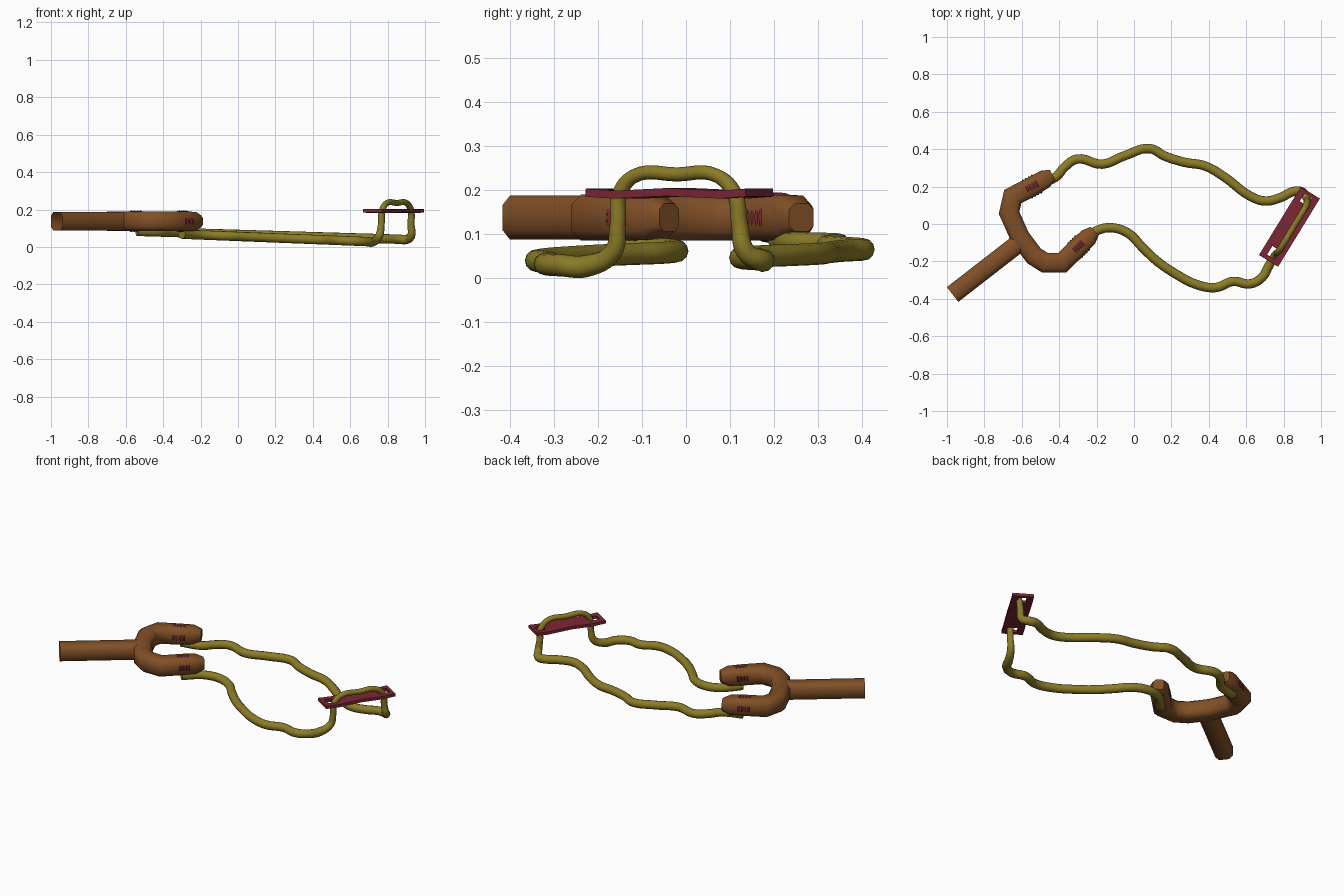
import bpy, bmesh, math
from mathutils import Vector

if "Cube" in bpy.data.objects:
    bpy.data.objects.remove(bpy.data.objects["Cube"])


def material(name, rgb):
    m = bpy.data.materials.new(name)
    m.diffuse_color = (*rgb, 1)
    m.use_nodes = True
    m.node_tree.nodes["Principled BSDF"].inputs["Base Color"].default_value = m.diffuse_color
    return m


WOOD = material("wood", (0.22, 0.08, 0.02))
RUBBER = material("rubber", (0.26, 0.2, 0.02))
RED = material("red_leather", (0.2, 0.02, 0.035))


def finish(name, bm, mat, angle=None):
    bmesh.ops.recalc_face_normals(bm, faces=bm.faces)
    me = bpy.data.meshes.new(name)
    bm.to_mesh(me)
    bm.free()
    ob = bpy.data.objects.new(name, me)
    bpy.context.collection.objects.link(ob)
    me.materials.append(mat)
    if angle:
        bpy.ops.object.select_all(action='DESELECT')
        ob.select_set(True)
        bpy.context.view_layer.objects.active = ob
        bpy.ops.object.shade_smooth_by_angle(angle=math.radians(angle))
    return ob


def sweep(name, path, caps):
    """Chamfered square section swept along (x, y, scale) points at fork height."""
    h, c = 0.0525, 0.030
    section = [(h, -c), (h, c), (c, h), (-c, h), (-h, c), (-h, -c), (-c, -h), (c, -h)]
    pts = [Vector(p[:2]) for p in path]
    bm = bmesh.new()
    rings = []
    for i, p in enumerate(pts):
        a = (p - pts[i - 1]).normalized() if i else (pts[1] - p).normalized()
        b = (pts[i + 1] - p).normalized() if i < len(pts) - 1 else a
        t = (a + b).normalized()
        k = path[i][2]
        w = k / max(t.dot(a), 0.6)
        rings.append([bm.verts.new((p.x - t.y * u * w, p.y + t.x * u * w, 0.137 + v * k))
                      for u, v in section])
    for r, s in zip(rings, rings[1:]):
        for j in range(8):
            bm.faces.new((r[j], r[(j + 1) % 8], s[(j + 1) % 8], s[j]))
    if caps:
        bm.faces.new(rings[0])
        bm.faces.new(rings[-1])
    return finish(name, bm, WOOD, 50)


# Wooden frame: one bent fork and a straight open-ended handle
sweep("fork", [(-.435, .262, .6), (-.475, .241, .95), (-.545, .2, 1), (-.648, .147, 1),
               (-.668, .06, 1), (-.61, -.07, 1), (-.535, -.17, 1), (-.475, -.208, 1),
               (-.385, -.208, 1), (-.295, -.12, 1), (-.243, -.07, .95), (-.21, -.038, .6)], True)
sweep("handle", [(-.97, -.377, .95), (-.6, -.09, .95)], False)

# Rubber band: (x, y, z, radius) from one fork tip, up through the pad, to the other
lower = [(-.3, -.13), (-.235, -.06), (-.19, -.032), (-.12, -.02), (-.03, -.05), (.045, -.125),
         (.125, -.2), (.22, -.265), (.325, -.32), (.435, -.34), (.53, -.307), (.62, -.32),
         (.685, -.285), (.72, -.225)]
upper = [(.9, .17), (.86, .175), (.78, .14), (.7, .123), (.62, .15), (.485, .25), (.38, .31),
         (.27, .33), (.165, .363), (.085, .403), (-.05, .365), (-.17, .32), (-.305, .347),
         (-.37, .305), (-.42, .25), (-.54, .21)]
over = [(.755, -.165, .06, .021), (.766, -.155, .12, .018), (.77, -.15, .19, .018),
        (.79, -.12, .23, .016), (.85, -.02, .235, .016), (.905, .07, .232, .016),
        (.925, .11, .19, .018), (.925, .122, .12, .019), (.926, .135, .06, .022)]
path = ([(x, y, .068 - .04 * (x + .3), .025) for x, y in lower] + over +
        [(x, y, .067 - .03 * x, .025) for x, y in upper])
cu = bpy.data.curves.new("rubber_band", 'CURVE')
cu.dimensions = '3D'
cu.bevel_depth = 1
cu.bevel_resolution = 4
cu.resolution_u = 6
cu.use_fill_caps = True
sp = cu.splines.new('BEZIER')
sp.bezier_points.add(len(path) - 1)
for bp, (x, y, z, r) in zip(sp.bezier_points, path):
    bp.co = (x, y, max(z, r + .002))
    bp.radius = r
    bp.handle_left_type = bp.handle_right_type = 'AUTO'
cu.materials.append(RUBBER)
bpy.context.collection.objects.link(bpy.data.objects.new("rubber_band", cu))

# Leather pad: thin slab with a square hole near each end
bm = bmesh.new()
xs = [-.213, -.19, -.135, 0, .145, .195, .213]
ys = [-.06, -.024, .024, .06]
grid = [[bm.verts.new((x, y, .003 * math.cos(25 * x))) for y in ys] for x in xs]
for i in range(6):
    for j in range(3):
        if not (i in (1, 4) and j == 1):
            bm.faces.new((grid[i][j], grid[i + 1][j], grid[i + 1][j + 1], grid[i][j + 1]))
pad = finish("pad", bm, RED)
pad.location = (.831, -.015, .192)
pad.rotation_euler.z = math.radians(58.5)
thick = pad.modifiers.new("thickness", 'SOLIDIFY')
thick.thickness = .018
thick.offset = 0

# Thread wraps: thin rings just breaking the surface of each fork arm
for side, a, b in (("upper", (-.585, .179), (-.51, .22)), ("lower", (-.325, -.15), (-.27, -.095))):
    a, b = Vector((*a, .137)), Vector((*b, .137))
    for n in range(4):
        bpy.ops.mesh.primitive_torus_add(major_radius=.051, minor_radius=.006,
                                         major_segments=24, minor_segments=6,
                                         location=a.lerp(b, .2 + n * .22))
        ring = bpy.context.object
        ring.name = f"{side}_wrap_{n + 1}"
        ring.rotation_euler = (b - a).to_track_quat('Z', 'Y').to_euler()
        ring.data.materials.append(RED)
        bpy.ops.object.shade_smooth()
